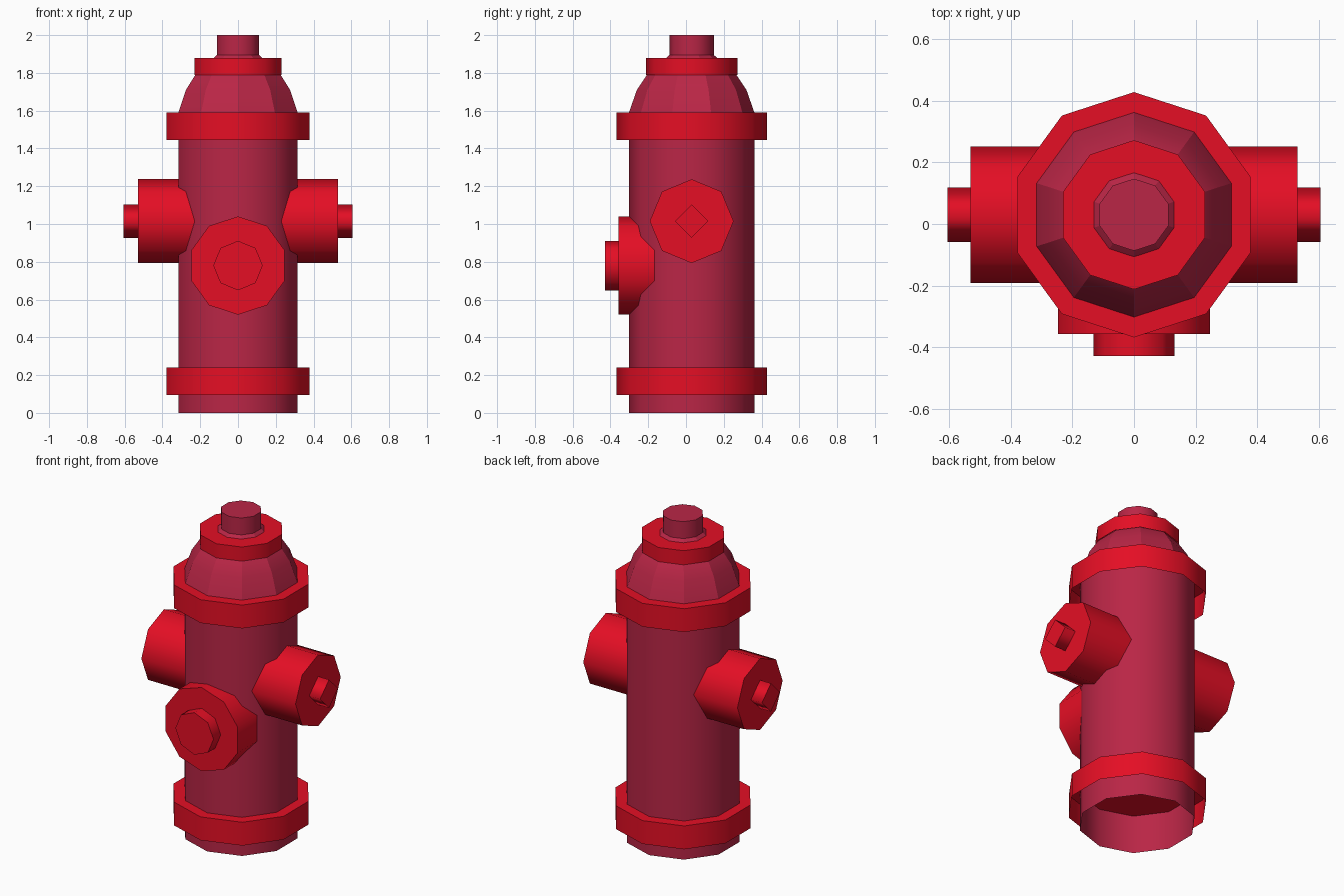
import bpy, bmesh, math
from mathutils import Matrix, Vector

if "Cube" in bpy.data.objects:
    bpy.data.objects.remove(bpy.data.objects["Cube"])


def material(name, rgb):
    m = bpy.data.materials.new(name)
    m.diffuse_color = (*rgb, 1.0)
    m.use_nodes = True
    m.node_tree.nodes["Principled BSDF"].inputs["Base Color"].default_value = m.diffuse_color
    return m


CRIMSON = material("dark crimson", (0.49, 0.019, 0.061))
RED = material("bright red", (0.78, 0.0045, 0.018))
CY = 0.03  # y of the barrel axis


def turned(name, mat, sides, profile, origin=(0, CY, 0), rot=None, cap=True, faceted=False):
    """Shell turned around local z from (radius, height) pairs; open below, optional end cap."""
    bm = bmesh.new()
    rings = []
    for r, h in profile:
        ring = []
        for i in range(sides):
            a = math.pi / 2 + 2 * math.pi * i / sides
            ring.append(bm.verts.new((r * math.cos(a), r * math.sin(a), h)))
        rings.append(ring)
    for lo, hi in zip(rings, rings[1:]):
        for i in range(sides):
            j = (i + 1) % sides
            f = bm.faces.new((lo[i], lo[j], hi[j], hi[i]))
            f.smooth = True
            if faceted:
                bm.edges.get((lo[i], hi[i])).smooth = False
    if cap:
        bm.faces.new(rings[-1])
        for i in range(sides):
            bm.edges.get((rings[-1][i], rings[-1][(i + 1) % sides])).smooth = False
    mesh = bpy.data.meshes.new(name)
    bm.to_mesh(mesh)
    bm.free()
    mesh.transform(Matrix.Translation(Vector(origin)) @ (rot or Matrix()))
    mesh.materials.append(mat)
    ob = bpy.data.objects.new(name, mesh)
    bpy.context.collection.objects.link(ob)
    return ob


# Barrel, bonnet and top stem
turned("barrel", CRIMSON, 10, [(0.332, 0), (0.332, 1.59)], cap=False)
turned("bonnet", CRIMSON, 10, [(0.332, 1.59), (0.29, 1.71), (0.237, 1.79), (0.117, 1.895)],
       cap=False, faceted=True)
turned("top_stem", CRIMSON, 10, [(0.117, 1.895), (0.117, 2.0)])

# Flanges: capped on top, open underneath
for name, r, z0, z1 in (("base_flange", 0.398, 0.095, 0.24),
                        ("upper_flange", 0.398, 1.445, 1.59),
                        ("bonnet_ring", 0.242, 1.79, 1.878)):
    turned(name, RED, 10, [(r, z0), (r, z1)])

# Side outlets with four-sided nuts
for side, s in (("right", 1), ("left", -1)):
    rot = Matrix.Rotation(s * math.pi / 2, 4, 'Y')
    at = (0, CY, 1.015)
    turned(side + "_outlet", RED, 8, [(0.222, 0.1), (0.222, 0.53)], at, rot)
    turned(side + "_outlet_nut", RED, 4, [(0.088, 0.5), (0.088, 0.605)], at, rot)

# Large front outlet with its nut
front = Matrix.Rotation(math.pi / 2, 4, 'X')
turned("front_outlet", RED, 10, [(0.26, -0.1 + 0.2), (0.26, 0.357)], (0, 0, 0.78), front)
turned("front_outlet_nut", RED, 8, [(0.131, 0.33), (0.131, 0.428)], (0, 0, 0.78), front)
